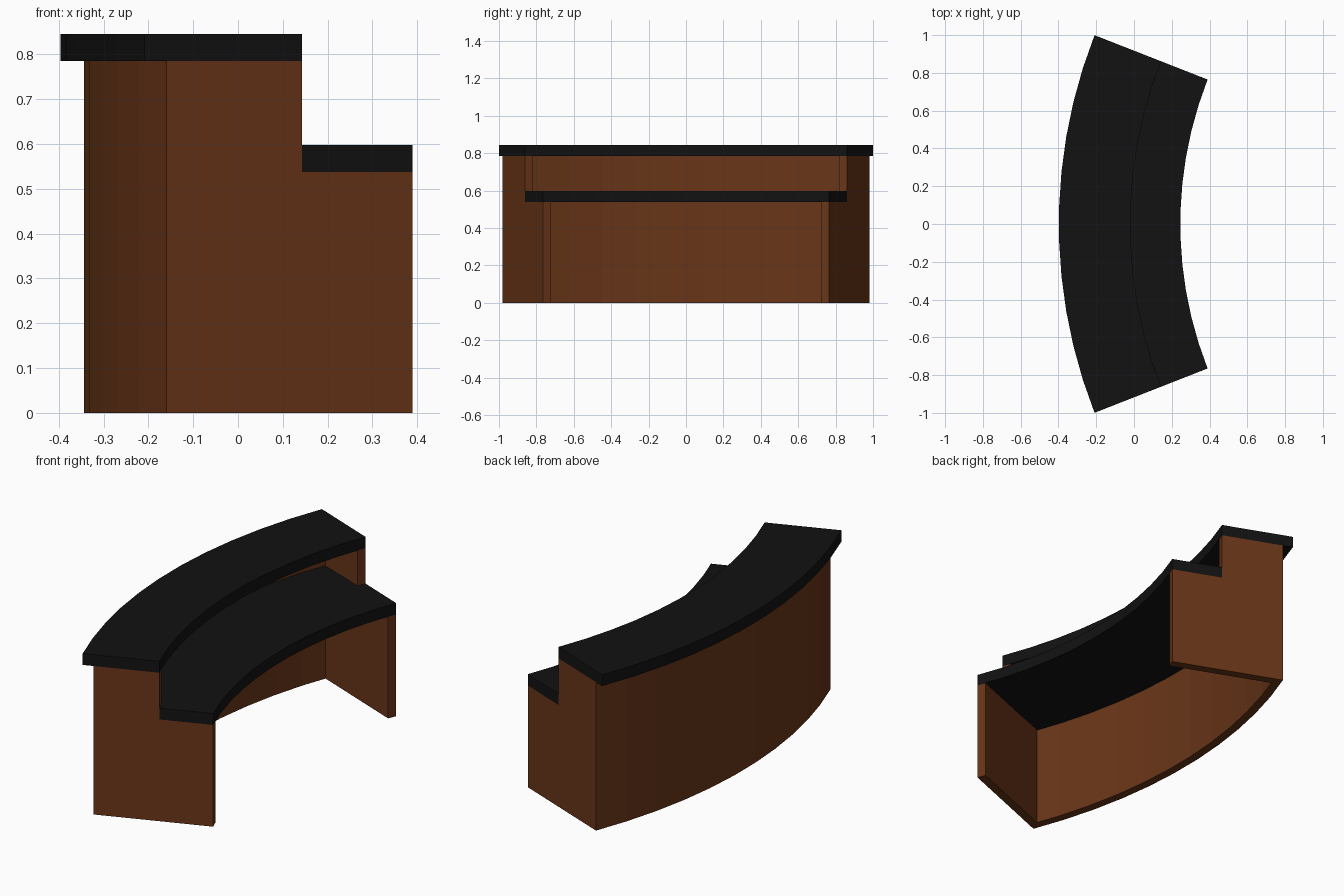
import bpy, bmesh
from math import sin, cos, atan2

if "Cube" in bpy.data.objects:
    bpy.data.objects.remove(bpy.data.objects["Cube"])

CX, A, N = 2.34, atan2(1.0, 2.55), 11      # arc centre, half angle, segments
R_IN, R_STEP, R_BODY, R_TOP = 2.095, 2.36, 2.685, 2.738
T = 0.046                                  # panel thickness


def material(name, rgb):
    m = bpy.data.materials.new(name)
    m.diffuse_color = (*rgb, 1)
    m.use_nodes = True
    m.node_tree.nodes["Principled BSDF"].inputs["Base Color"].default_value = m.diffuse_color
    return m


wood = material("brown_wood", (0.14, 0.036, 0.009))
black = material("black_top", (0.006, 0.006, 0.006))


def polar(r, a):
    return (CX - r * cos(a), r * sin(a))


def arc(r, half=A):
    return [polar(r, -half + 2 * half * i / N) for i in range(N + 1)]


def prism(name, points, offset, mat):
    """Extrude a closed outline of 3D points by an offset vector."""
    bm = bmesh.new()
    face = bm.faces.new([bm.verts.new(p) for p in points])
    ext = bmesh.ops.extrude_face_region(bm, geom=[face])
    bmesh.ops.translate(bm, vec=offset,
                        verts=[v for v in ext["geom"] if isinstance(v, bmesh.types.BMVert)])
    bmesh.ops.recalc_face_normals(bm, faces=bm.faces)
    me = bpy.data.meshes.new(name)
    bm.to_mesh(me)
    bm.free()
    me.materials.append(mat)
    ob = bpy.data.objects.new(name, me)
    bpy.context.collection.objects.link(ob)
    return ob


def slab(name, outline, z0, z1, mat):
    return prism(name, [(x, y, z0) for x, y in outline], (0, 0, z1 - z0), mat)


# Curved outer wall
slab("outer_wall", arc(R_BODY) + arc(R_BODY - T)[::-1], 0, 0.785, wood)

# Raised counter top
slab("upper_counter", arc(R_TOP) + arc(R_STEP)[::-1], 0.785, 0.845, black)

# Work counter: full width in front, narrowing between the end panels behind
rear = A - T / 2.45
outline = (arc(R_IN) + [polar(R_STEP, A)] + arc(R_STEP, rear)[-1:]
           + arc(R_BODY - T, rear)[::-1]
           + arc(R_STEP, rear)[:1] + [polar(R_STEP, -A)])
slab("lower_counter", outline, 0.538, 0.598, black)

# Stepped end panels
profile = [(R_IN, 0), (R_BODY - T, 0), (R_BODY - T, 0.785),
           (R_STEP, 0.785), (R_STEP, 0.538), (R_IN, 0.538)]
for side, name in ((-1, "front_end_panel"), (1, "back_end_panel")):
    pts = [(*polar(r, side * A), z) for r, z in profile]
    prism(name, pts, (-T * sin(A), -side * T * cos(A), 0), wood)
